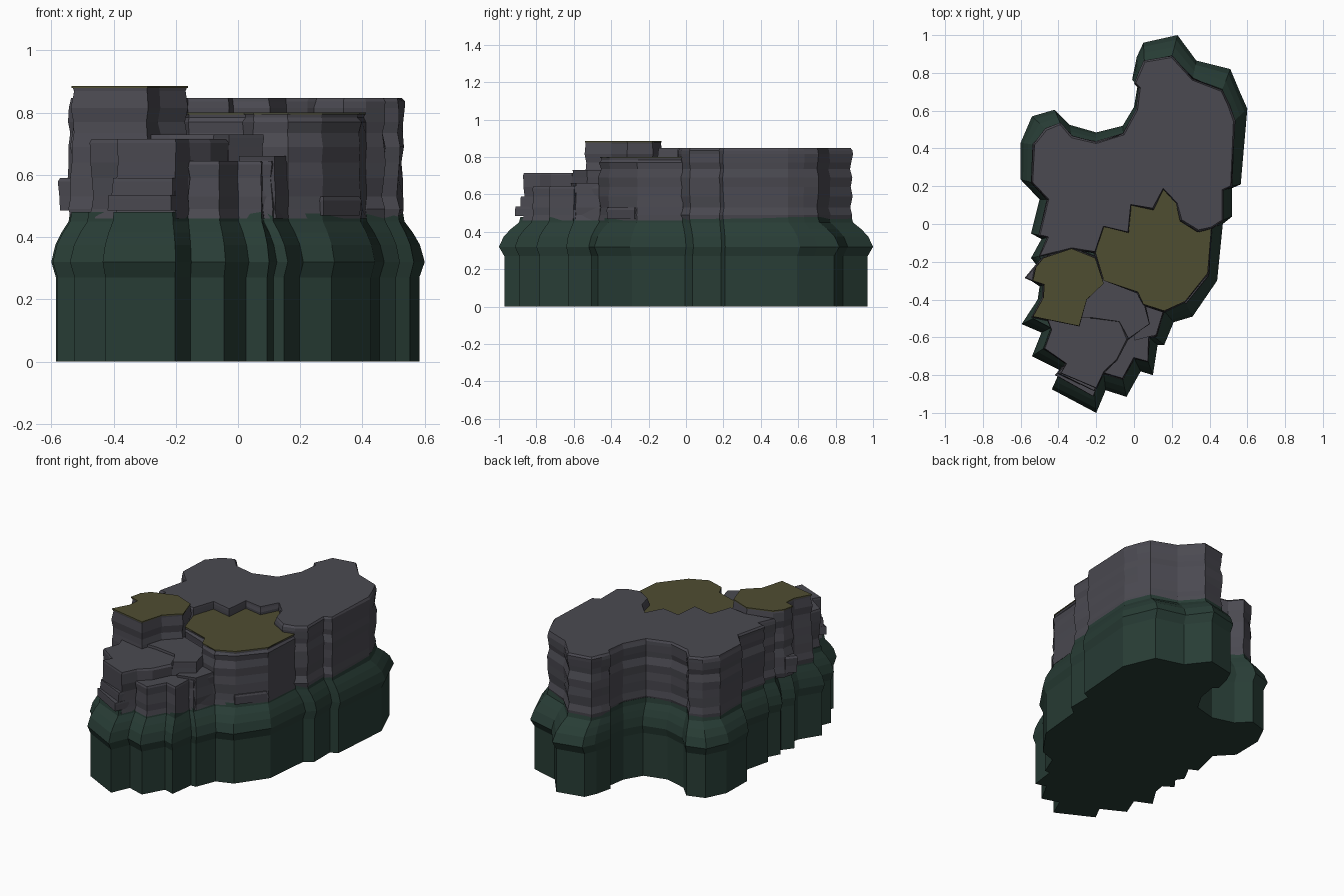
import bpy, bmesh, random
from mathutils import Vector

random.seed(4)


def material(name, col):
    m = bpy.data.materials.new(name)
    m.diffuse_color = (*col, 1)
    return m


ROCK = material("slate rock", (0.070, 0.068, 0.083))
GREEN = material("deep green", (0.021, 0.046, 0.036))
MOSS = material("olive moss", (0.078, 0.074, 0.031))


def loft(name, rings, mat):
    """Closed solid through a stack of equal-length rings of 3D points."""
    bm = bmesh.new()
    loops = [[bm.verts.new(p) for p in r] for r in rings]
    n = len(loops[0])
    for a, b in zip(loops, loops[1:]):
        for i in range(n):
            j = (i + 1) % n
            bm.faces.new((a[i], a[j], b[j], b[i]))
    bm.faces.new(loops[0][::-1])
    bm.faces.new(loops[-1])
    bmesh.ops.recalc_face_normals(bm, faces=bm.faces[:])
    bmesh.ops.triangulate(bm, faces=[f for f in bm.faces if len(f.verts) > 4])
    me = bpy.data.meshes.new(name)
    bm.to_mesh(me)
    bm.free()
    me.materials.append(mat)
    ob = bpy.data.objects.new(name, me)
    bpy.context.collection.objects.link(ob)
    return ob


def outward(pts):
    """Unit outward direction at each corner of an outline."""
    n = len(pts)
    area = sum(pts[i][0] * pts[(i + 1) % n][1] - pts[(i + 1) % n][0] * pts[i][1] for i in range(n))
    s = 1 if area > 0 else -1
    out = []
    for i in range(n):
        p, q, r = (Vector(pts[k % n]) for k in (i - 1, i, i + 1))
        t = (q - p).normalized() + (r - q).normalized()
        out.append(Vector((t.y, -t.x)).normalized() * s)
    return out


def rock(name, pts, top, bottom=0.46, rough=0.009):
    """Column of rock with uneven horizontal strata."""
    nrm = outward(pts)
    inner = [z for z in (0.49, 0.53, 0.59, 0.64, 0.69, 0.735, 0.77, 0.815) if bottom + 0.02 < z < top - 0.025]
    rings = []
    for z in [bottom] + inner + [top - 0.012, top]:
        shift = random.uniform(-rough, rough) * 0.7
        ring = []
        for p, d in zip(pts, nrm):
            k = -0.004 if z == top else shift + random.uniform(-rough, rough) * 0.6
            ring.append((p[0] + d.x * k, p[1] + d.y * k, z))
        rings.append(ring)
    return loft(name, rings, ROCK)


def plate(name, pts, z0, z1):
    return loft(name, [[(x, y, z) for x, y in pts] for z in (z0, z1)], MOSS)


# Outlines: widest line of the base, and the foot of the cliffs
OUTER = [(.23, 1), (.33, .865), (.51, .82), (.56, .70), (.60, .61), (.565, .21), (.52, .19), (.52, .04),
         (.47, 0), (.44, -.30), (.31, -.49), (.21, -.52), (.16, -.64), (.125, -.64), (.10, -.80),
         (.035, -.78), (-.04, -.915), (-.15, -.88), (-.20, -1), (-.435, -.875), (-.39, -.775),
         (-.54, -.70), (-.49, -.575), (-.595, -.53), (-.51, -.40), (-.50, -.33), (-.56, -.29),
         (-.51, -.225), (-.545, -.18), (-.49, -.08), (-.545, -.05), (-.50, .13), (-.60, .235),
         (-.60, .43), (-.54, .57), (-.42, .605), (-.34, .525), (-.20, .485), (-.06, .52),
         (0, .62), (.02, .74), (-.01, .765), (.015, .885), (.05, .96)]
INNER = [(.20, .885), (.31, .765), (.465, .705), (.50, .63), (.53, .545), (.515, .20), (.47, .18), (.47, .02),
         (.41, -.02), (.39, -.26), (.27, -.41), (.16, -.46), (.11, -.60), (.08, -.60), (.075, -.73),
         (.0, -.71), (-.06, -.82), (-.16, -.79), (-.21, -.885), (-.40, -.80), (-.35, -.74),
         (-.48, -.66), (-.44, -.55), (-.535, -.50), (-.475, -.39), (-.465, -.32), (-.53, -.29),
         (-.48, -.22), (-.50, -.17), (-.455, -.07), (-.50, -.06), (-.455, .13), (-.54, .22),
         (-.53, .42), (-.465, .50), (-.39, .53), (-.33, .46), (-.20, .43), (-.055, .475),
         (.015, .605), (.03, .72), (.005, .745), (.03, .80), (.055, .86)]

# Green base with a swollen shoulder: (height, blend from outer to inner outline)
SHOULDER = [(0, .25), (.27, .25), (.32, 0), (.375, .22), (.415, .55), (.45, .93), (.48, 1)]
loft("green_base", [[(*Vector(a).lerp(Vector(b), t), z) for a, b in zip(OUTER, INNER)]
                    for z, t in SHOULDER], GREEN)

# Main plateau across the back
SHARED = [(.34, -.035), (.25, .02), (.225, .11), (.155, .185), (.10, .08), (-.015, .10),
          (-.03, -.045), (-.16, -.015), (-.205, -.15)]
rock("plateau", INNER[28:] + INNER[:9] + SHARED + [(-.33, -.13)], 0.847)

# Lower mossy terrace on the right
terrace = SHARED[::-1] + INNER[8:12] + [(.05, -.425), (.02, -.36), (-.16, -.30)]
rock("terrace", terrace, 0.796)
plate("terrace_moss", terrace, 0.794, 0.80)

# Tall mossy stack on the left
stack = [(-.48, -.18), (-.33, -.13), (-.205, -.18), (-.16, -.315), (-.25, -.40), (-.29, -.54),
         (-.535, -.49), (-.48, -.39), (-.475, -.32), (-.535, -.30), (-.52, -.23)]
rock("tall_stack", stack, 0.881)
plate("stack_moss", stack, 0.879, 0.886)

# Stepped boulders at the front
rock("step_upper", [(-.30, -.50), (-.25, -.38), (-.16, -.28), (.03, -.34), (.06, -.43), (.085, -.53),
                    (-.03, -.61), (-.08, -.52), (-.22, -.50)], 0.73)
rock("step_front", [(-.46, -.50), (-.44, -.56), (-.475, -.66), (-.36, -.74), (-.39, -.79), (-.20, -.87),
                    (-.155, -.78), (-.09, -.72), (-.035, -.61), (-.08, -.50), (-.22, -.46)], 0.715)
rock("step_right", INNER[11:18] + [(-.15, -.60), (0, -.42)], 0.645)
rock("step_right_high", [(.05, -.41), (.16, -.455), (.12, -.59), (.0, -.62), (.0, -.5)], 0.66)

# Thin ledges at the foot of the cliffs
rock("front_ledge", [(-.42, -.80), (-.215, -.915), (-.17, -.80), (-.33, -.70)], 0.535, 0.485, .004)
rock("front_ledge_upper", [(-.405, -.79), (-.21, -.885), (-.17, -.79), (-.33, -.70)], 0.59, 0.52, .004)
rock("left_ledge", [(-.575, -.285), (-.53, -.23), (-.45, -.22), (-.45, -.34)], 0.59, 0.485, .006)
rock("right_ledge", [(.395, -.275), (.275, -.425), (.22, -.38), (.36, -.23)], 0.53, 0.47, .004)
